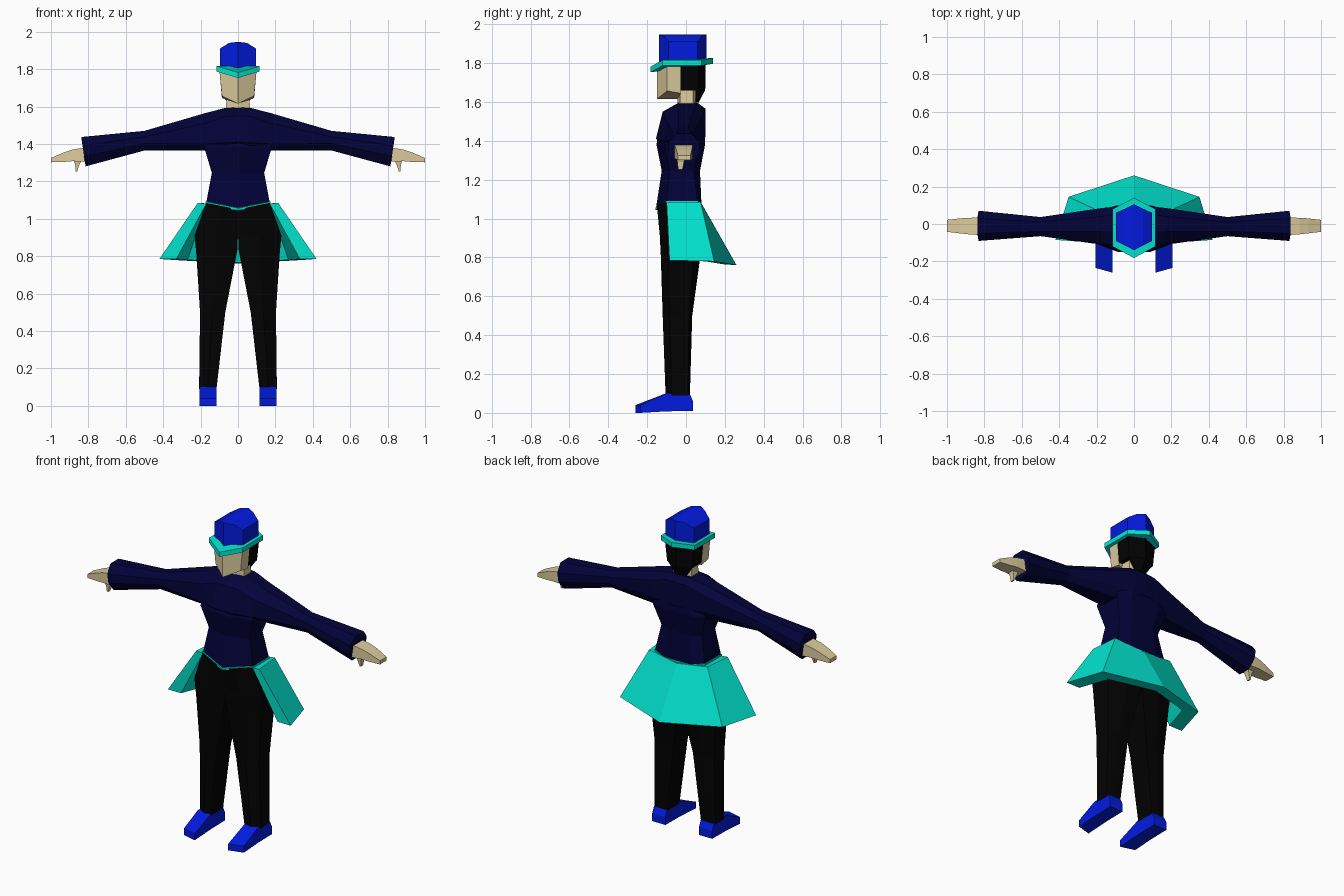
import bpy, bmesh


def material(name, rgb):
    m = bpy.data.materials.new(name)
    m.diffuse_color = (*rgb, 1)
    return m


NAVY = material("navy cloth", (0.0008, 0.0008, 0.042))
BLACK = material("black", (0.0006, 0.0006, 0.0006))
SKIN = material("skin", (0.72, 0.60, 0.34))
BLUE = material("bright blue", (0.0008, 0.011, 0.75))
TEAL = material("teal", (0.0008, 0.80, 0.64))


def loft(name, rings, mat, cap_end=True):
    """Skin matching rings of points into a closed form."""
    bm = bmesh.new()
    vs = [[bm.verts.new(p) for p in r] for r in rings]
    n = len(rings[0])
    for a, b in zip(vs, vs[1:]):
        for i in range(n):
            j = (i + 1) % n
            bm.faces.new((a[i], a[j], b[j], b[i]))
    bm.faces.new(vs[0][::-1])
    if cap_end:
        bm.faces.new(vs[-1])
    else:  # ridged cap: strips between mirrored points of a symmetric ring
        e = vs[-1]
        h = n // 2
        q = h // 2
        for i in range(q):
            bm.faces.new((e[i], e[i + 1], e[h - i - 1], e[h - i]))
            bm.faces.new((e[-i], e[h + i], e[h + i + 1], e[n - i - 1]))
    bmesh.ops.recalc_face_normals(bm, faces=bm.faces)
    me = bpy.data.meshes.new(name)
    bm.to_mesh(me)
    bm.free()
    me.materials.append(mat)
    ob = bpy.data.objects.new(name, me)
    bpy.context.collection.objects.link(ob)
    return ob


def sym(half):
    """Complete a half ring (front centre to back centre) with its mirror."""
    return half + [(-x, y, z) for x, y, z in half[-2:0:-1]]


def flip(ring):
    return [(-x, y, z) for x, y, z in ring]


def box_ring(x, y0, y1, z0, z1):
    return [(x, y0, z0), (x, y1, z0), (x, y1, z1), (x, y0, z1)]


# Bodice, from hem to shoulders
def waist(w, f, s, bs, b, z, dip=0.0, back=0.0):
    return sym([(0, f, z - dip), (w, s, z), (w, bs, z),
                (w * 0.55, b, z - back), (0, b, z - back)])


hem = waist(0.17, -0.155, -0.1, 0.06, 0.08, 1.085, 0.035, 0.02)
loft("bodice", [hem,
                waist(0.14, -0.125, -0.085, 0.04, 0.072, 1.245),
                waist(0.18, -0.152, -0.11, 0.07, 0.098, 1.38),
                waist(0.15, -0.14, -0.09, 0.06, 0.095, 1.46)], NAVY)

# Shoulders and sleeves in one sweep across the body
chest = [(0, y, z) for y, z in ((-0.12, 1.38), (-0.155, 1.41), (-0.12, 1.55), (-0.04, 1.595),
                                (0.06, 1.595), (0.1, 1.565), (0.1, 1.42), (0.07, 1.38))]
collar = [(0.07, y * 0.96, z - 0.003) for _, y, z in chest]
armpit = [(0.175, y, z) for y, z in ((-0.07, 1.366), (-0.11, 1.40), (-0.105, 1.51), (-0.04, 1.565),
                                     (0.04, 1.565), (0.085, 1.525), (0.08, 1.42), (0.05, 1.366))]


def sleeve(x0, x1, y0, y1, z0, z1):
    c, h = (y0 + y1) / 2, (y1 - y0) / 2
    pts = [(-.5, 0), (-1, .35), (-1, .7), (-.5, 1), (.5, 1), (1, .7), (1, .35), (.5, 0)]
    return [(x0 + (x1 - x0) * t, c + h * s, z0 + (z1 - z0) * t) for s, t in pts]


elbow = sleeve(0.5, 0.5, -0.065, 0.037, 1.365, 1.47)
cuff = sleeve(0.815, 0.838, -0.09, 0.07, 1.28, 1.437)
arm = [collar, armpit, elbow, cuff]
loft("shoulders_and_sleeves", [flip(r) for r in arm[::-1]] + [chest] + arm, NAVY)

# Hands and thumbs
hand = [box_ring(0.81, -0.06, 0.035, 1.305, 1.382),
        box_ring(0.885, -0.055, 0.033, 1.308, 1.37),
        box_ring(0.93, -0.05, 0.03, 1.304, 1.355),
        box_ring(1.0, -0.042, 0.022, 1.302, 1.325)]
thumb = [[(0.83, -0.05, 1.325), (0.885, -0.05, 1.325), (0.885, -0.005, 1.325), (0.83, -0.005, 1.325)],
         [(0.848, -0.045, 1.29), (0.871, -0.045, 1.29), (0.871, -0.01, 1.29), (0.848, -0.01, 1.29)],
         [(0.86, -0.04, 1.252), (0.868, -0.04, 1.252), (0.868, -0.018, 1.252), (0.86, -0.018, 1.252)]]


# Trouser legs
def leg_ring(xi, xo, f, b, zi, zo):
    m = xi + (xo - xi) * 0.5
    zm = (zi + zo) / 2
    return [(xi, f * 0.95, zi), (m, f, zm), (xo, f * 0.7, zo),
            (xo, b * 0.5, zo), (m, b, zm), (xi, b * 0.9, zi)]


leg = [leg_ring(0, 0.17, -0.15, 0.078, 1.05, 1.085),
       leg_ring(0, 0.232, -0.135, 0.095, 0.92, 0.91),
       leg_ring(0.004, 0.222, -0.13, 0.075, 0.83, 0.80),
       leg_ring(0.068, 0.203, -0.12, 0.032, 0.5, 0.5),
       leg_ring(0.115, 0.208, -0.105, 0.02, 0.09, 0.09)]

# Shoes
shoe = [[(0.115, y, z0), (0.205, y + d, z0), (0.205, y + d, z1), (0.115, y, z1)]
        for y, d, z0, z1 in ((-0.26, 0.025, 0.0, 0.04), (-0.10, 0, 0.008, 0.102),
                             (0.02, 0, 0.01, 0.095), (0.037, 0, 0.01, 0.06))]

for side, f in (("right", lambda r: r), ("left", flip)):
    for part, rings, mat in (("hand", hand, SKIN), ("thumb", thumb, SKIN),
                             ("trouser_leg", leg, BLACK), ("shoe", shoe, BLUE)):
        loft(side + "_" + part, [f(r) for r in rings], mat)

# Open-fronted thick overskirt: sections run from the right edge round the back
# Each section: waist, outer top, outer hem, inner hem
skirt = [[(0.17, -0.1, 1.08), (0.215, -0.1, 1.085), (0.42, -0.085, 0.785), (0.33, -0.085, 0.785)],
         [(0.165, 0.06, 1.08), (0.20, 0.075, 1.085), (0.35, 0.145, 0.78), (0.27, 0.10, 0.78)],
         [(0, 0.075, 1.062), (0, 0.09, 1.06), (0, 0.26, 0.76), (0, 0.19, 0.765)]]
loft("overskirt", skirt + [flip(s) for s in skirt[1::-1]], TEAL)

# Thin waistband following the hem
loft("waistband", [[(x * 1.02, y * 1.02, z + d) for x, y, z in hem]
                   for d in (-0.006, 0.006)], TEAL)


# Neck, head and hair
def hexa(w, f, s, bs, b, z):
    return sym([(0, f, z), (w, s, z), (w, bs, z), (0, b, z)])


loft("neck", [hexa(0.065, -0.045, -0.03, 0.035, 0.055, 1.57),
              hexa(0.06, -0.045, -0.03, 0.035, 0.055, 1.68)], SKIN)
loft("face", [
    sym([(0, -0.15, 1.615), (0.086, -0.097, 1.657), (0.086, -0.028, 1.645), (0, -0.035, 1.615)]),
    sym([(0, -0.15, 1.80), (0.1, -0.097, 1.80), (0.1, -0.028, 1.80), (0, -0.028, 1.80)])], SKIN)
loft("hair", [hexa(0.04, 0.05, 0.05, 0.052, 0.065, 1.597),
              hexa(0.08, 0.048, 0.048, 0.062, 0.097, 1.658),
              hexa(0.086, -0.03, -0.028, 0.062, 0.099, 1.66),
              hexa(0.1, -0.03, -0.028, 0.065, 0.1, 1.80)], BLACK)

# Hat brim, dipping at the front and rising at the back
loft("hat_brim", [
    sym([(0, -0.182, z - 0.034), (0.115, -0.12, z), (0.115, 0.08, z), (0, 0.14, z + 0.01)])
    for z in (1.787, 1.816)], TEAL)


# Hat crown with bevelled sides
def crown(zs, zm, zt):
    return sym([(0, -0.14, zt), (0.048, -0.115, zm), (0.097, -0.09, zs),
                (0.097, 0.06, zs), (0.048, 0.082, zm), (0, 0.105, zt)])


loft("hat_crown", [crown(1.79, 1.79, 1.79), crown(1.91, 1.94, 1.946)], BLUE, cap_end=False)
